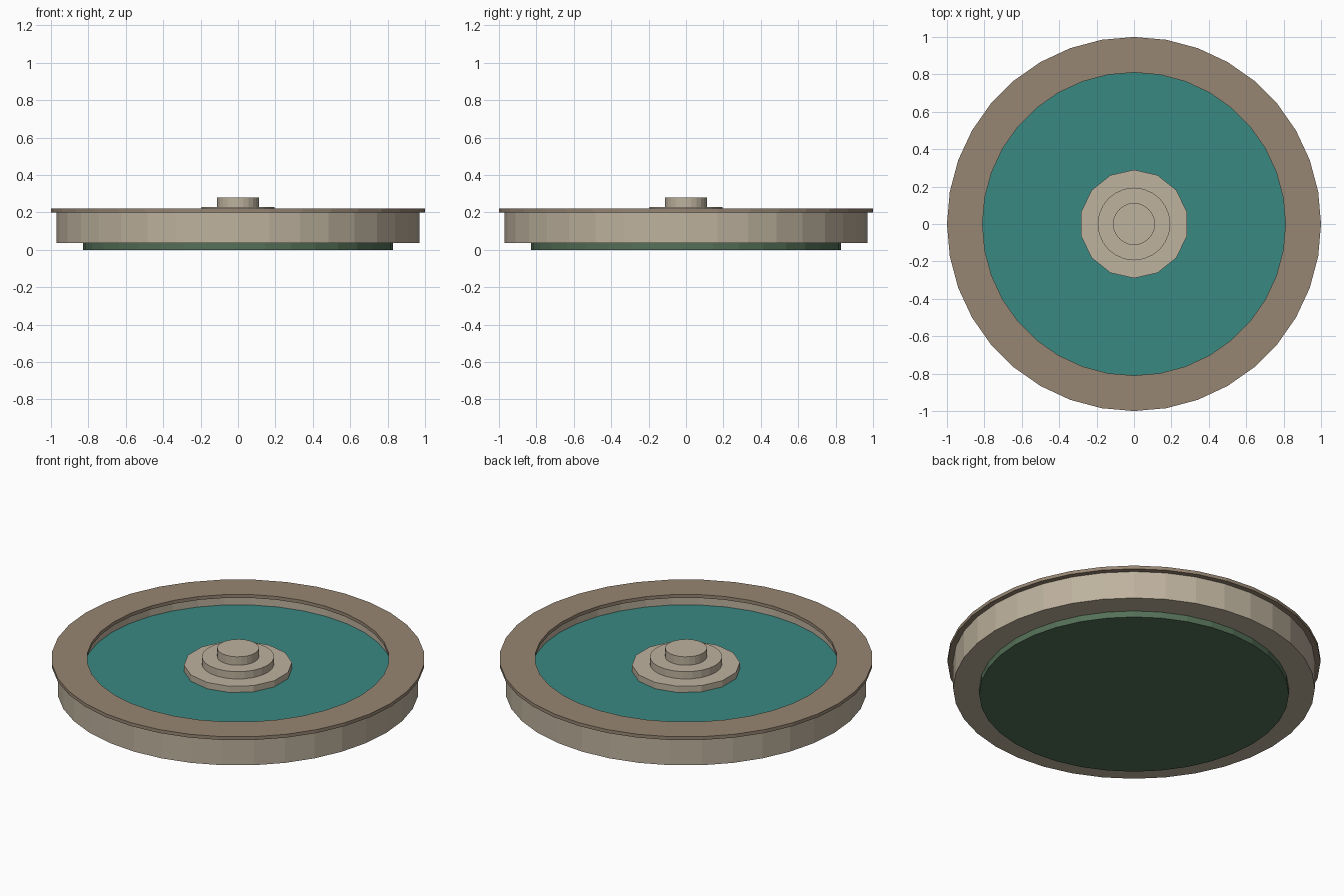
import bpy, bmesh
from math import sin, cos, pi

if "Cube" in bpy.data.objects:
    bpy.data.objects.remove(bpy.data.objects["Cube"], do_unlink=True)


def material(name, rgb):
    # 8-bit display colour to linear
    linear = [((c / 255 + 0.055) / 1.055) ** 2.4 for c in rgb] + [1]
    m = bpy.data.materials.new(name)
    m.use_nodes = True
    m.diffuse_color = linear
    m.node_tree.nodes["Principled BSDF"].inputs["Base Color"].default_value = linear
    return m


stone = material("pale stone", (190, 178, 158))
brown = material("brown stone", (151, 134, 115))
moss = material("moss green", (84, 112, 87))
water_blue = material("teal water", (57, 136, 130))


def lathe(name, profile, sides, mat, ring=False):
    """Turn a radius/height profile about z; a ring closes on itself, a solid is capped."""
    bm = bmesh.new()
    loops = []
    for r, z in profile:
        angles = [2 * pi * i / sides for i in range(sides)]
        loops.append([bm.verts.new((r * sin(a), r * cos(a), z)) for a in angles])
    pairs = list(zip(loops, loops[1:]))
    if ring:
        pairs.append((loops[-1], loops[0]))
    else:
        bm.faces.new(loops[0])
        bm.faces.new(loops[-1])
    for low, high in pairs:
        for i in range(sides):
            j = (i + 1) % sides
            bm.faces.new((low[i], low[j], high[j], high[i]))
    bmesh.ops.recalc_face_normals(bm, faces=bm.faces)
    mesh = bpy.data.meshes.new(name)
    bm.to_mesh(mesh)
    bm.free()
    mesh.materials.append(mat)
    obj = bpy.data.objects.new(name, mesh)
    bpy.context.collection.objects.link(obj)
    return obj


def tube(name, inner, outer, bottom, top, mat):
    profile = [(inner, bottom), (outer, bottom), (outer, top), (inner, top)]
    return lathe(name, profile, 36, mat, ring=True)


def disc(name, radius, bottom, top, sides, mat):
    return lathe(name, [(radius, bottom), (radius, top)], sides, mat)


# Basin
disc("basin_floor", 0.83, 0, 0.06, 36, moss)
tube("basin_wall", 0.828, 0.97, 0.037, 0.2, stone)
tube("rim", 0.81, 1.0, 0.2, 0.22, brown)
disc("water", 0.829, 0.14, 0.15, 36, water_blue)

# Stepped centrepiece
disc("pedestal_base", 0.29, 0.06, 0.187, 14, stone)
disc("pedestal_step", 0.194, 0.187, 0.23, 24, stone)
disc("pedestal_cap", 0.112, 0.23, 0.28, 24, stone)
